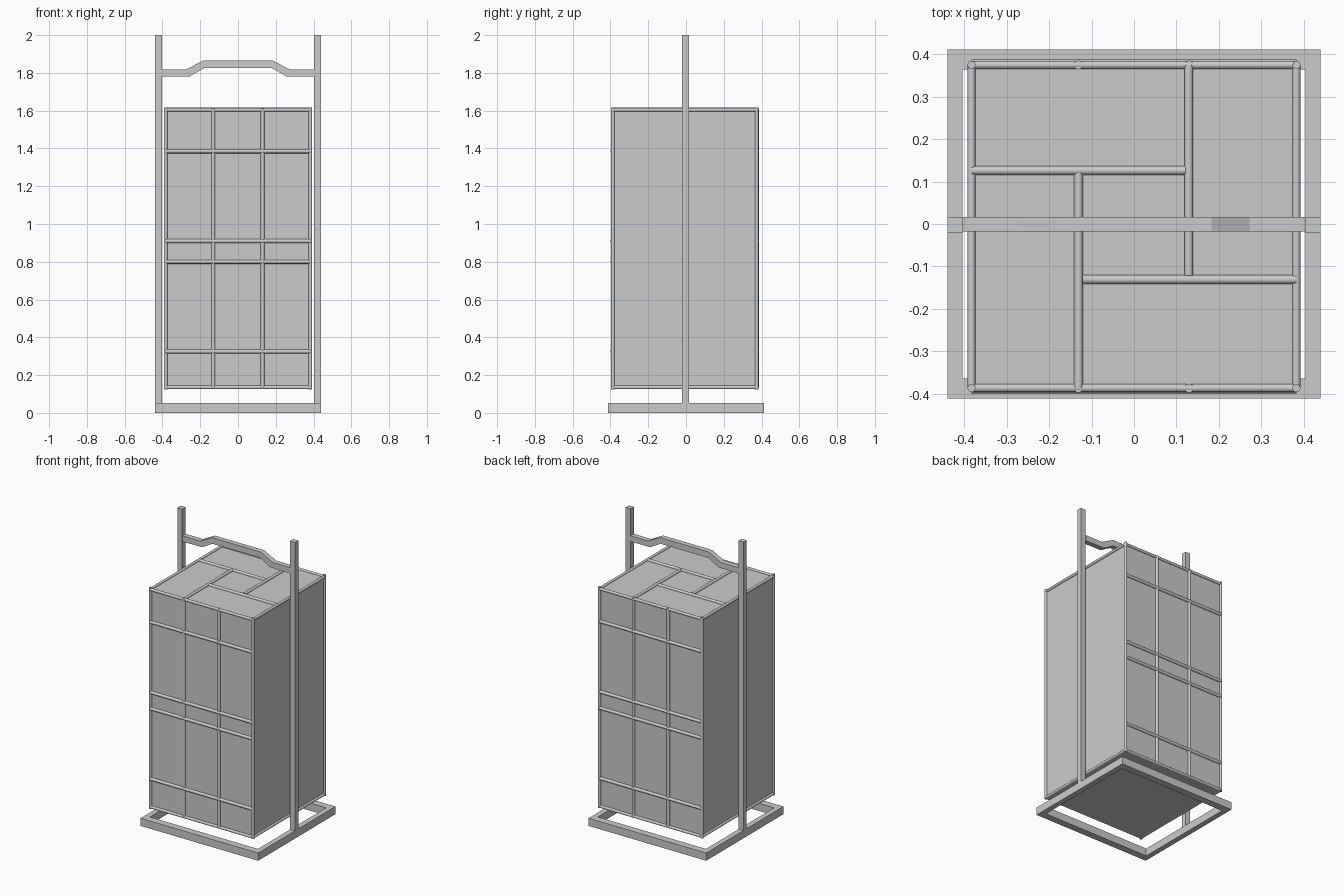
import bpy, bmesh
from mathutils import Vector

if "Cube" in bpy.data.objects:
    bpy.data.objects.remove(bpy.data.objects["Cube"])

CY = -0.006            # crate centre in y
HX, HY = 0.383, 0.381  # crate half sizes
ZB, ZT = 0.135, 1.604  # crate bottom and top edge rods
R = 0.0105


def box(name, x0, x1, y0, y1, z0, z1):
    bm = bmesh.new()
    bmesh.ops.create_cube(bm, size=1)
    for v in bm.verts:
        v.co = ((x0 + x1) / 2 + v.co.x * (x1 - x0),
                (y0 + y1) / 2 + v.co.y * (y1 - y0),
                (z0 + z1) / 2 + v.co.z * (z1 - z0))
    return finish(name, bm)


def finish(name, bm):
    bmesh.ops.recalc_face_normals(bm, faces=bm.faces)
    me = bpy.data.meshes.new(name)
    bm.to_mesh(me)
    bm.free()
    ob = bpy.data.objects.new(name, me)
    bpy.context.collection.objects.link(ob)
    return ob


def rod(name, a, b, r=R):
    a, b = Vector(a), Vector(b)
    bpy.ops.mesh.primitive_cylinder_add(vertices=16, radius=r, depth=(b - a).length,
                                        location=(a + b) / 2)
    ob = bpy.context.object
    ob.name = ob.data.name = name
    ob.rotation_mode = 'QUATERNION'
    ob.rotation_quaternion = (b - a).to_track_quat('Z', 'Y')
    bpy.ops.object.shade_smooth_by_angle()
    return ob


def prism(name, outline, y0, y1):
    bm = bmesh.new()
    face = bm.faces.new([bm.verts.new((x, y0, z)) for x, z in outline])
    ext = bmesh.ops.extrude_face_region(bm, geom=[face])
    for v in ext['geom']:
        if isinstance(v, bmesh.types.BMVert):
            v.co.y = y1
    return finish(name, bm)


# Rectangular base frame
bx, by, w = 0.44, 0.412, 0.048
for s, n in ((-1, "front"), (1, "back")):
    box("base_" + n, -bx, bx, *sorted((s * by, s * (by - w))), 0, 0.052)
for s, n in ((-1, "left"), (1, "right")):
    box("base_" + n, *sorted((s * bx, s * (bx - 0.036))), -by + w, by - w, 0, 0.052)
    # Tall carrying posts
    box("post_" + n, *sorted((s * bx, s * 0.403)), -0.02, 0.015, 0.052, 2.0)

# Bent carrying handle between the posts
top = [(-0.403, 1.819), (-0.272, 1.819), (-0.183, 1.866)]
low = [(-0.403, 1.78), (-0.255, 1.782), (-0.18, 1.825)]
outline = top + [(-x, z) for x, z in reversed(top)] \
    + [(-x, z) for x, z in low] + list(reversed(low))
prism("handle", outline, -0.018, 0.017)

# Crate body
box("crate_body", -HX, HX, CY - HY, CY + HY, ZB - 0.008, ZT)

# Edge rods of the crate
e = 0.0095
for s in (-1, 1):
    y = CY + s * HY
    for t in (-1, 1):
        rod("corner_rod", (t * HX, y, ZB - 0.01), (t * HX, y, ZT + 0.013), e)
    for z in (ZB, ZT):
        rod("edge_rod_x", (-HX, y, z), (HX, y, z), e)
        rod("edge_rod_y", (s * HX, CY - HY, z), (s * HX, CY + HY, z), e)

    # Lattice on the front and back panels
    for x in (-0.131, 0.13):
        rod("lattice_upright", (x, y, ZB), (x, y, ZT + 0.008))
    for z in (0.325, 0.80, 0.91, 1.385):
        rod("lattice_bar", (-HX, y + s * 0.002, z), (HX, y + s * 0.002, z))

# Pinwheel of rods on the lid
z = ZT + 0.002
rod("lid_rod_back", (-HX, 0.126, z), (0.121, 0.126, z))
rod("lid_rod_right", (0.129, CY + HY, z), (0.129, -0.122, z))
rod("lid_rod_front", (HX, -0.131, z), (-0.122, -0.131, z))
rod("lid_rod_left", (-0.131, CY - HY, z), (-0.131, 0.12, z))
